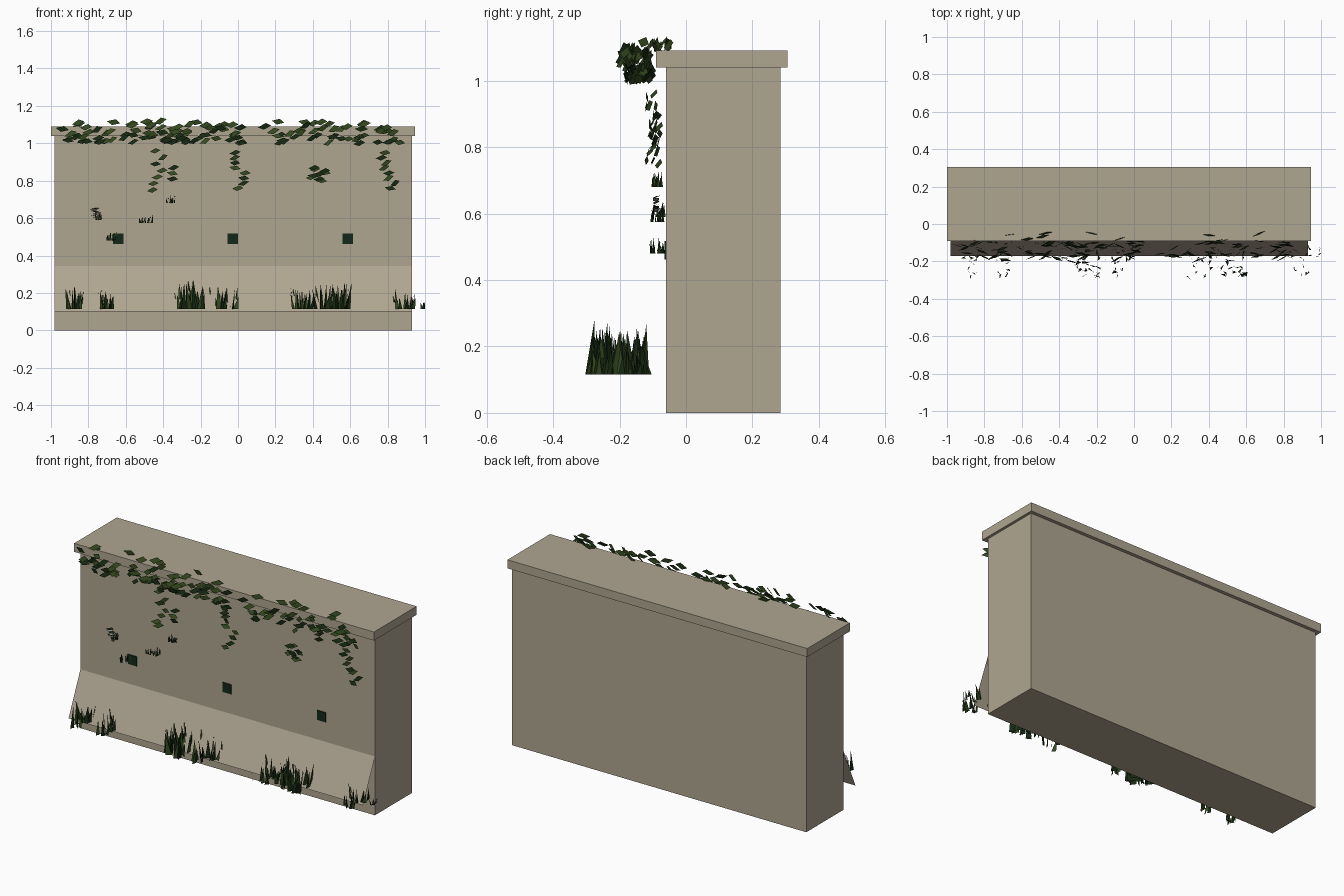
import bpy
import bmesh
import random
from math import sin, cos, pi
from mathutils import Vector, Euler

old = bpy.data.objects.get("Cube")
if old:
    bpy.data.objects.remove(old, do_unlink=True)

rng = random.Random(7)


def material(name, r, g, b):
    m = bpy.data.materials.new(name)
    m.use_nodes = True
    m.diffuse_color = (r, g, b, 1)
    m.node_tree.nodes["Principled BSDF"].inputs["Base Color"].default_value = (r, g, b, 1)
    return m


stone = material("stone", 0.43, 0.38, 0.285)
drain_dark = material("drain_dark", 0.006, 0.022, 0.009)
leaf_green = material("leaf_green", 0.034, 0.066, 0.014)
deep_green = material("deep_green", 0.009, 0.023, 0.006)
pale_grey = material("pale_grey", 0.3, 0.3, 0.26)


def finish(name, bm, *mats):
    mesh = bpy.data.meshes.new(name)
    bm.to_mesh(mesh)
    bm.free()
    for m in mats:
        mesh.materials.append(m)
    obj = bpy.data.objects.new(name, mesh)
    bpy.context.collection.objects.link(obj)
    return obj


def box(name, low, high, mat):
    bm = bmesh.new()
    bmesh.ops.create_cube(bm, size=1)
    low, high = Vector(low), Vector(high)
    for v in bm.verts:
        v.co = (low + high) / 2 + v.co * (high - low)
    return finish(name, bm, mat)


def add_face(bm, points, index):
    face = bm.faces.new([bm.verts.new(p) for p in points])
    face.material_index = index


def leaf(bm, centre, index, scale=1.0, tilt=None):
    """Diamond leaf, roughly facing the front."""
    tilt = rng.uniform(-0.5, 0.2) if tilt is None else tilt
    turn = Euler((tilt, rng.uniform(-0.3, 0.3), rng.uniform(-0.5, 0.5)))
    w, h = 0.036 * scale, 0.018 * scale
    shape = [(-w, -h * 0.3), (-w * 0.1, -h), (w, h * 0.2), (w * 0.2, h)]
    pts = []
    for x, z in shape:
        p = Vector((x, 0, z))
        p.rotate(turn)
        pts.append(Vector(centre) + p)
    add_face(bm, pts, index)


def tuft(bm, x, y, z, spread, depth, height, count):
    """Clump of pointed blades fanning out from a base."""
    for _ in range(count):
        dx = rng.uniform(-1, 1)
        base = Vector((x + dx * spread, y + rng.uniform(-depth, depth), z))
        yaw = rng.uniform(0, pi)
        w = height * rng.uniform(0.08, 0.13)
        side = Vector((cos(yaw), sin(yaw), 0)) * w
        tip = base + Vector((dx * w * 1.2, rng.uniform(-w, w), height * rng.uniform(0.45, 1)))
        pts = [base - side, base + side, tip]
        for p in pts:
            p.x = max(-1, min(1, p.x))
            p.y = max(-0.305, min(-0.06, p.y))
        add_face(bm, pts, rng.choice((0, 1, 1)))


# Wall, coping and sloping apron
box("wall", (-0.98, -0.06, 0), (0.93, 0.285, 1.04), stone)
box("coping", (-1, -0.09, 1.04), (0.945, 0.305, 1.09), stone)

bm = bmesh.new()
add_face(bm, [(-0.98, -0.17, 0.1), (0.93, -0.17, 0.1),
              (0.93, -0.06, 0.345), (-0.98, -0.06, 0.345)], 0)
finish("sloping_apron", bm, stone)

# Drain openings as thin plates
for i in range(3):
    x = -0.64 + i * 0.613
    box(f"drain_{i + 1}", (x - 0.028, -0.065, 0.462), (x + 0.028, -0.059, 0.518), drain_dark)

# Creeper along the coping
bm = bmesh.new()
for i in range(135):
    x = rng.uniform(-0.94, 0.88)
    if 0.05 < x < 0.14:
        continue
    if i % 2:
        z, y = rng.uniform(1.05, 1.12), rng.uniform(-0.2, -0.11)
        if z > 1.1:
            y += 0.07
        leaf(bm, (x, y, z), 0 if rng.random() < 0.8 else 1)
    else:
        z = rng.uniform(1.0, 1.05)
        leaf(bm, (x, rng.uniform(-0.18, -0.1), z), 1 if rng.random() < 0.75 else 0, 0.9)

# Hanging strands: x, width, top, bottom, leaf count
for x, wide, top, low, count in ((-0.43, 0.03, 0.96, 0.75, 7), (-0.35, 0.01, 0.87, 0.81, 3),
                                 (0.01, 0.03, 0.95, 0.76, 8), (0.43, 0.07, 0.87, 0.8, 9),
                                 (0.79, 0.05, 0.95, 0.76, 8)):
    for i in range(count):
        z = top + (low - top) * i / (count - 1)
        leaf(bm, (x + rng.uniform(-wide, wide), rng.uniform(-0.12, -0.075), z),
             rng.randint(0, 1), 0.85)
finish("creeper_leaves", bm, leaf_green, deep_green)

# Small plants rooted in the wall face
bm = bmesh.new()
for x, z, wide in ((-0.49, 0.575, 0.035), (-0.36, 0.68, 0.02), (-0.68, 0.48, 0.025), (-0.745, 0.59, 0.015)):
    tuft(bm, x, -0.085, z, wide, 0.02, 0.05, 14)
finish("wall_tufts", bm, leaf_green, deep_green)

bm = bmesh.new()
for i in range(6):
    leaf(bm, (-0.76 + rng.uniform(-0.02, 0.02), -0.09, 0.61 + i * 0.008), i % 2, 0.7, -1.3)
finish("wall_fungus", bm, pale_grey, deep_green)

# Grass clumps at the foot: x, half width, height
bm = bmesh.new()
for x, wide, height in ((-0.87, 0.035, 0.12), (-0.7, 0.035, 0.11), (-0.29, 0.04, 0.14),
                        (-0.22, 0.04, 0.17), (-0.08, 0.07, 0.13), (0.35, 0.055, 0.12),
                        (0.46, 0.05, 0.14), (0.55, 0.045, 0.15), (0.89, 0.045, 0.11),
                        (0.99, 0.008, 0.07)):
    tuft(bm, x, -0.205, 0.115, wide, 0.085, height, 5 if wide < 0.01 else 18)
finish("grass_clumps", bm, leaf_green, deep_green)
